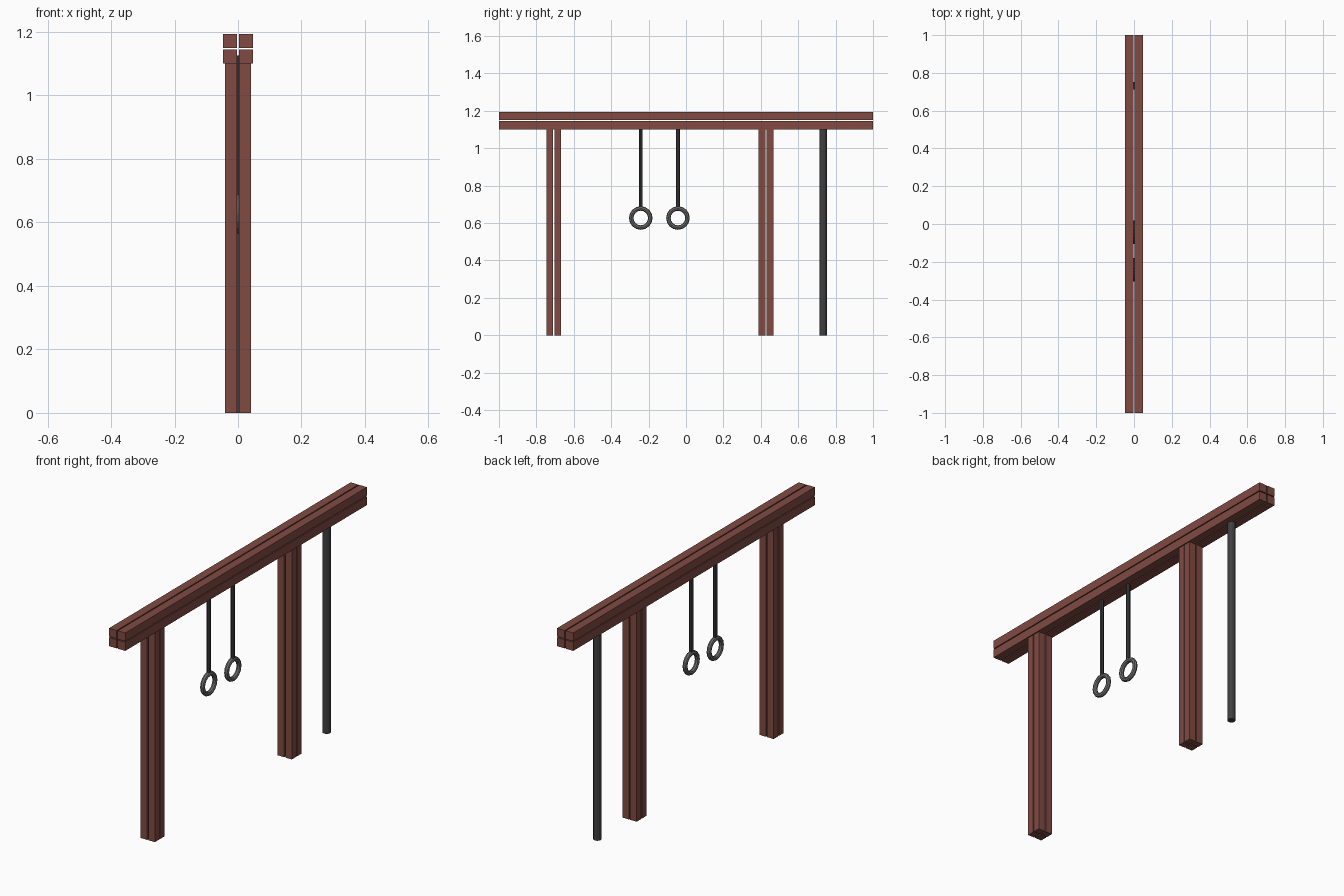
import bpy, math

if "Cube" in bpy.data.objects:
    bpy.data.objects.remove(bpy.data.objects["Cube"])


def material(name, color):
    m = bpy.data.materials.new(name)
    m.diffuse_color = (*color, 1)
    m.use_nodes = True
    m.node_tree.nodes["Principled BSDF"].inputs["Base Color"].default_value = m.diffuse_color
    return m


wood = material("red_wood", (0.22, 0.07, 0.055))
iron = material("dark_iron", (0.05, 0.05, 0.05))
steel = material("grey_metal", (0.16, 0.16, 0.16))


def finish(name, mat):
    ob = bpy.context.object
    ob.name = name
    ob.data.materials.append(mat)
    return ob


def board(name, x, y, z):
    """Box given by its (min, max) range on each axis."""
    r = (x, y, z)
    bpy.ops.mesh.primitive_cube_add(size=1, location=[(a + b) / 2 for a, b in r])
    ob = finish(name, wood)
    ob.scale = [b - a for a, b in r]
    bpy.ops.object.transform_apply(location=False, rotation=False, scale=True)


def rod(name, y, z0, z1, radius, sides):
    bpy.ops.mesh.primitive_cylinder_add(vertices=sides, radius=radius, depth=z1 - z0,
                                        location=(0, y, (z0 + z1) / 2))
    finish(name, iron)


GAP = 0.003
halves = {"left": (-1, 0), "right": (0, 1)}


def half(side, width):
    a, b = halves[side]
    return (a * width + (GAP if a == 0 else 0), b * width - (GAP if b == 0 else 0))


for side in halves:
    # Overhead beams: two layers of paired boards
    board(f"lower_beam_{side}", half(side, 0.047), (-1, 1), (1.10, 1.145))
    board(f"upper_beam_{side}", half(side, 0.047), (-1, 1), (1.15, 1.194))
    # Posts: four square timbers each
    for post, yc in (("front", -0.707), ("back", 0.427)):
        for part in halves:
            y = half(part, 0.04)
            board(f"{post}_post_{side}_{part}", half(side, 0.041),
                  (yc + y[0], yc + y[1]), (0, 1.12))

# Climbing pole
rod("climbing_pole", 0.733, 0, 1.125, 0.02, 12)

# Gymnastic rings on ropes
for n, y in (("front", -0.242), ("back", -0.043)):
    rod(f"{n}_rope", y, 0.68, 1.125, 0.01, 8)
    bpy.ops.mesh.primitive_torus_add(major_segments=16, minor_segments=8, major_radius=0.051,
                                     minor_radius=0.012, location=(0, y, 0.627),
                                     rotation=(0, math.pi / 2, 0))
    finish(f"{n}_ring", steel)
